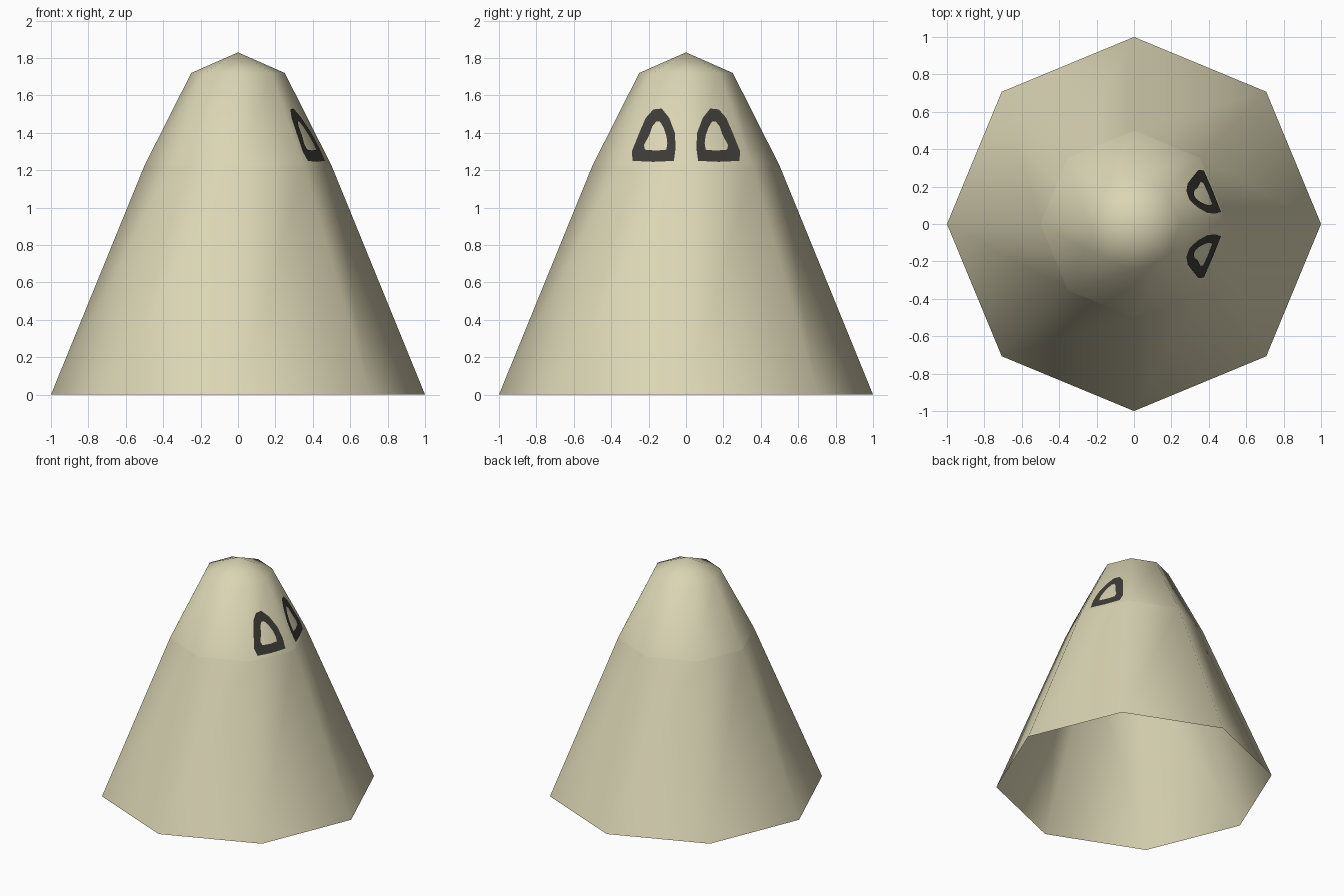
import bpy, bmesh, math
from mathutils import Vector

if "Cube" in bpy.data.objects:
    bpy.data.objects.remove(bpy.data.objects["Cube"])

SIDES = 8


def material(name, rgb):
    m = bpy.data.materials.new(name)
    m.diffuse_color = (*rgb, 1)
    m.use_nodes = True
    m.node_tree.nodes["Principled BSDF"].inputs["Base Color"].default_value = m.diffuse_color
    return m


BEIGE = material("pale_beige", (0.71, 0.67, 0.46))
DARK = material("charcoal", (0.045, 0.043, 0.036))


def add_object(name, bm, mat, smooth):
    mesh = bpy.data.meshes.new(name)
    for f in bm.faces:
        f.smooth = smooth
    bm.to_mesh(mesh)
    bm.free()
    mesh.materials.append(mat)
    ob = bpy.data.objects.new(name, mesh)
    bpy.context.collection.objects.link(ob)
    return ob


def octagon_shell(name, profile):
    """Open eight-sided shell through (radius, z); radius 0 closes to a point."""
    bm = bmesh.new()
    rings = []
    for r, z in profile:
        if r == 0:
            rings.append([bm.verts.new((0, 0, z))] * SIDES)
        else:
            rings.append([bm.verts.new((r * math.cos(i * math.tau / SIDES),
                                        r * math.sin(i * math.tau / SIDES), z))
                          for i in range(SIDES)])
    for low, high in zip(rings, rings[1:]):
        for i in range(SIDES):
            j = (i + 1) % SIDES
            corners = [low[i], low[j], high[j], high[i]]
            bm.faces.new(list(dict.fromkeys(corners)))
    return add_object(name, bm, BEIGE, True)


# Hollow skirt, open at the bottom, and the domed head above the seam
octagon_shell("body", [(1.0, 0.0), (0.5, 1.225)])
octagon_shell("head", [(0.5, 1.225), (0.25, 1.72), (0.0, 1.83)])

# Eye outlines as (sideways y, height z), pairs of outer and inner points
OUTER = [(0.065, 1.25), (0.175, 1.245), (0.285, 1.25), (0.29, 1.30), (0.25, 1.40),
         (0.215, 1.48), (0.175, 1.525), (0.13, 1.53), (0.09, 1.48), (0.06, 1.40), (0.055, 1.32)]
INNER = [(0.105, 1.31), (0.16, 1.305), (0.22, 1.31), (0.225, 1.335), (0.195, 1.39),
         (0.18, 1.435), (0.16, 1.46), (0.14, 1.46), (0.12, 1.43), (0.105, 1.385), (0.10, 1.345)]

HALF = math.pi / SIDES
SLOPE = 0.25 / 0.495


def on_head(y, z, side, lift=0.004):
    """Project a point along x onto the head panel beside the +x corner."""
    apothem = (0.5 - SLOPE * (z - 1.225)) * math.cos(HALF)
    x = (apothem + lift - y * math.sin(HALF)) / math.cos(HALF)
    return Vector((x, y * side, z))


# Dark eye rings laid on the two +x panels
for label, side in (("left", 1), ("right", -1)):
    bm = bmesh.new()
    outer = [bm.verts.new(on_head(y, z, side)) for y, z in OUTER]
    inner = [bm.verts.new(on_head(y, z, side)) for y, z in INNER]
    n = len(outer)
    for i in range(n):
        j = (i + 1) % n
        quad = [outer[i], outer[j], inner[j], inner[i]]
        bm.faces.new(quad if side > 0 else quad[::-1])
    add_object(label + "_eye_ring", bm, DARK, False)
